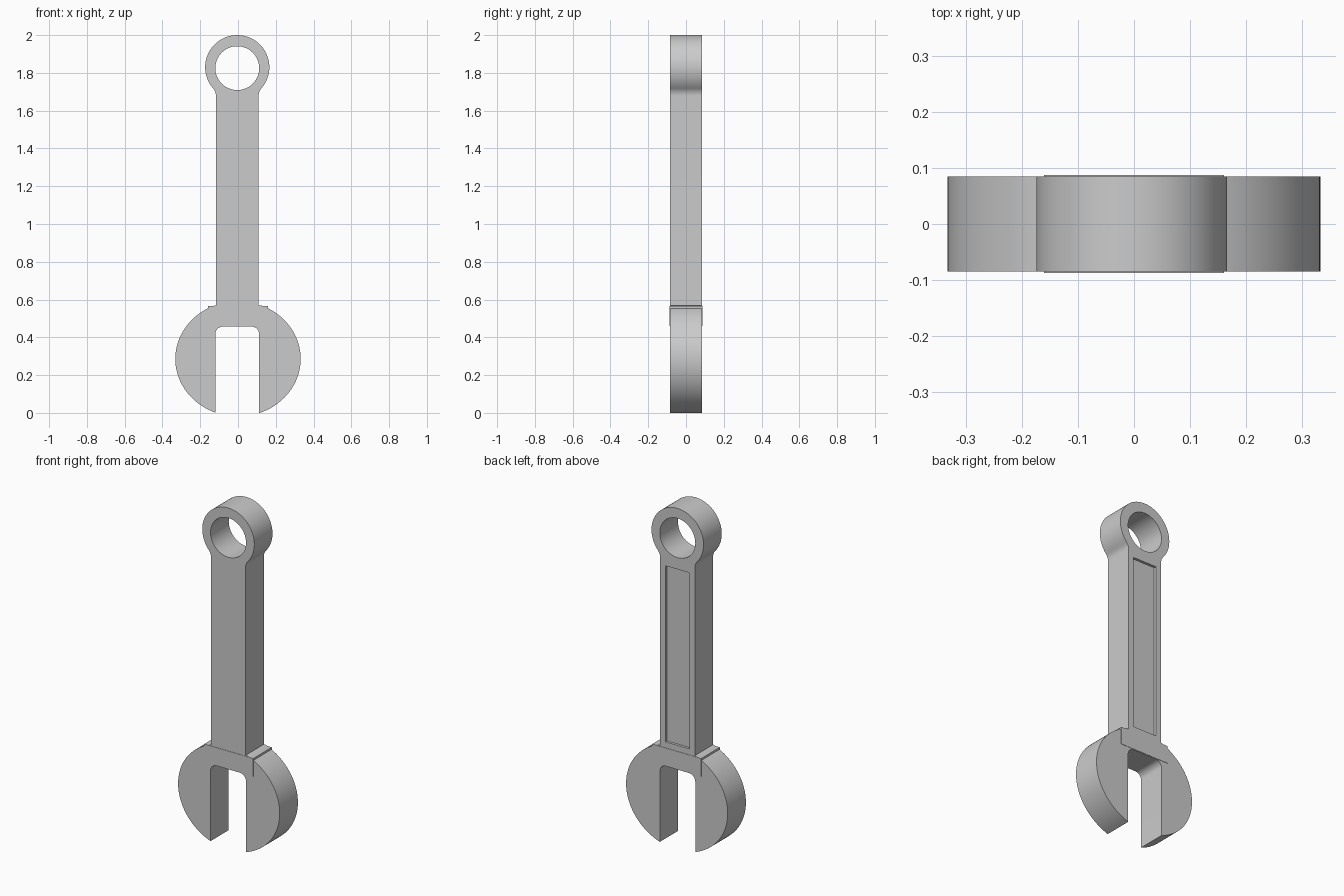
import bpy, bmesh
from math import sin, cos, acos, radians, pi, atan2, sqrt

cube = bpy.data.objects.get("Cube")
if cube:
    bpy.data.objects.remove(cube)

steel = bpy.data.materials.new("grey steel")
steel.use_nodes = True
steel.diffuse_color = (0.6, 0.6, 0.6, 1)
steel.node_tree.nodes["Principled BSDF"].inputs["Base Color"].default_value = (0.6, 0.6, 0.6, 1)

HALF_DEPTH = 0.085
SHIFT = -0.004          # slot, handle and ring sit slightly off the jaw's centre
RING_Z, RING_R, HOLE_R = 1.83, 0.17, 0.116
HANDLE = 0.113
JAW_X, JAW_Z, JAW_RX, JAW_RZ = 0, 0.286, 0.332, 0.305


def arc(cx, cz, rx, rz, start, end, n):
    return [(cx + rx * cos(start + (end - start) * i / n),
             cz + rz * sin(start + (end - start) * i / n)) for i in range(n + 1)]


def box(name, x, y, z):
    """Box spanning the given (low, high) ranges."""
    bm = bmesh.new()
    bmesh.ops.create_cube(bm, size=1)
    for v in bm.verts:
        v.co = [(a + b) / 2 + c * (b - a) for (a, b), c in zip((x, y, z), v.co)]
    mesh = bpy.data.meshes.new(name)
    bm.to_mesh(mesh)
    bm.free()
    mesh.materials.append(steel)
    obj = bpy.data.objects.new(name, mesh)
    bpy.context.collection.objects.link(obj)
    return obj


def half_outline(side):
    """One side of the spanner, from the slot roof up to the ring top."""
    def put(points, shift=SHIFT):
        return [(side * px + shift, pz) for px, pz in points]

    slot = [*arc(0.076, 0.417, 0.04, 0.04, pi / 2, 0, 6)]
    jaw = arc(JAW_X, JAW_Z, JAW_RX, JAW_RZ,
              -acos((0.116 + side * SHIFT) / JAW_RX), acos(0.122 / JAW_RX), 40)
    # concave fillet between handle and ring
    f = 0.06
    drop = sqrt((RING_R + f) ** 2 - (HANDLE + f) ** 2)
    lean = atan2(drop, HANDLE + f)
    fillet = arc(HANDLE + f, RING_Z - drop, f, f, pi, pi - lean, 8)
    ring = arc(0, RING_Z, RING_R, RING_R, -lean, pi / 2, 32)[1:]
    return put(slot) + put(jaw, 0) + put([(HANDLE, jaw[-1][1])]) + put(fillet + ring)


# Spanner body: filled outline with the ring hole, extruded
curve = bpy.data.curves.new("spanner_body", "CURVE")
curve.dimensions = "2D"
curve.fill_mode = "BOTH"
curve.extrude = HALF_DEPTH
outline = half_outline(1) + half_outline(-1)[::-1][1:]
hole = arc(SHIFT, RING_Z - 0.005, HOLE_R, HOLE_R, 0, 2 * pi, 64)[:-1]
for points in (outline, hole):
    spline = curve.splines.new("POLY")
    spline.points.add(len(points) - 1)
    for p, (px, pz) in zip(spline.points, points):
        p.co = (px, pz, 0, 1)
    spline.use_cyclic_u = True
curve_obj = bpy.data.objects.new("body_outline", curve)
bpy.context.collection.objects.link(curve_obj)
bpy.context.view_layer.update()

mesh = bpy.data.meshes.new_from_object(
    curve_obj.evaluated_get(bpy.context.evaluated_depsgraph_get()))
bpy.data.objects.remove(curve_obj)
bm = bmesh.new()
bm.from_mesh(mesh)
bmesh.ops.remove_doubles(bm, verts=bm.verts, dist=0.0001)
for v in bm.verts:      # stand the outline upright
    v.co = (v.co.x, -v.co.z, v.co.y)
bmesh.ops.recalc_face_normals(bm, faces=bm.faces)
bm.to_mesh(mesh)
bm.free()
mesh.materials.clear()
mesh.materials.append(steel)
body = bpy.data.objects.new("spanner_body", mesh)
bpy.context.collection.objects.link(body)

# Shallow recessed panel on the back of the handle
cutter = box("recess_cutter", (SHIFT - 0.078, SHIFT + 0.078),
             (HALF_DEPTH - 0.015, HALF_DEPTH + 0.1), (0.6, 1.64))
cutter.hide_render = True
cutter.hide_viewport = True
cut = body.modifiers.new("handle_recess", "BOOLEAN")
cut.operation = "DIFFERENCE"
cut.solver = "EXACT"
cut.object = cutter
bpy.context.view_layer.update()
cut_mesh = bpy.data.meshes.new_from_object(
    body.evaluated_get(bpy.context.evaluated_depsgraph_get()))
body.modifiers.clear()
body.data = cut_mesh
bpy.data.objects.remove(cutter)

# Barely raised bridge where the handle joins the jaw
box("jaw_bridge", (-0.16, 0.16), (-HALF_DEPTH - 0.002, HALF_DEPTH + 0.002), (0.46, 0.565))

bpy.ops.object.select_all(action="DESELECT")
body.select_set(True)
bpy.context.view_layer.objects.active = body
bpy.ops.object.shade_smooth_by_angle(angle=radians(30))
